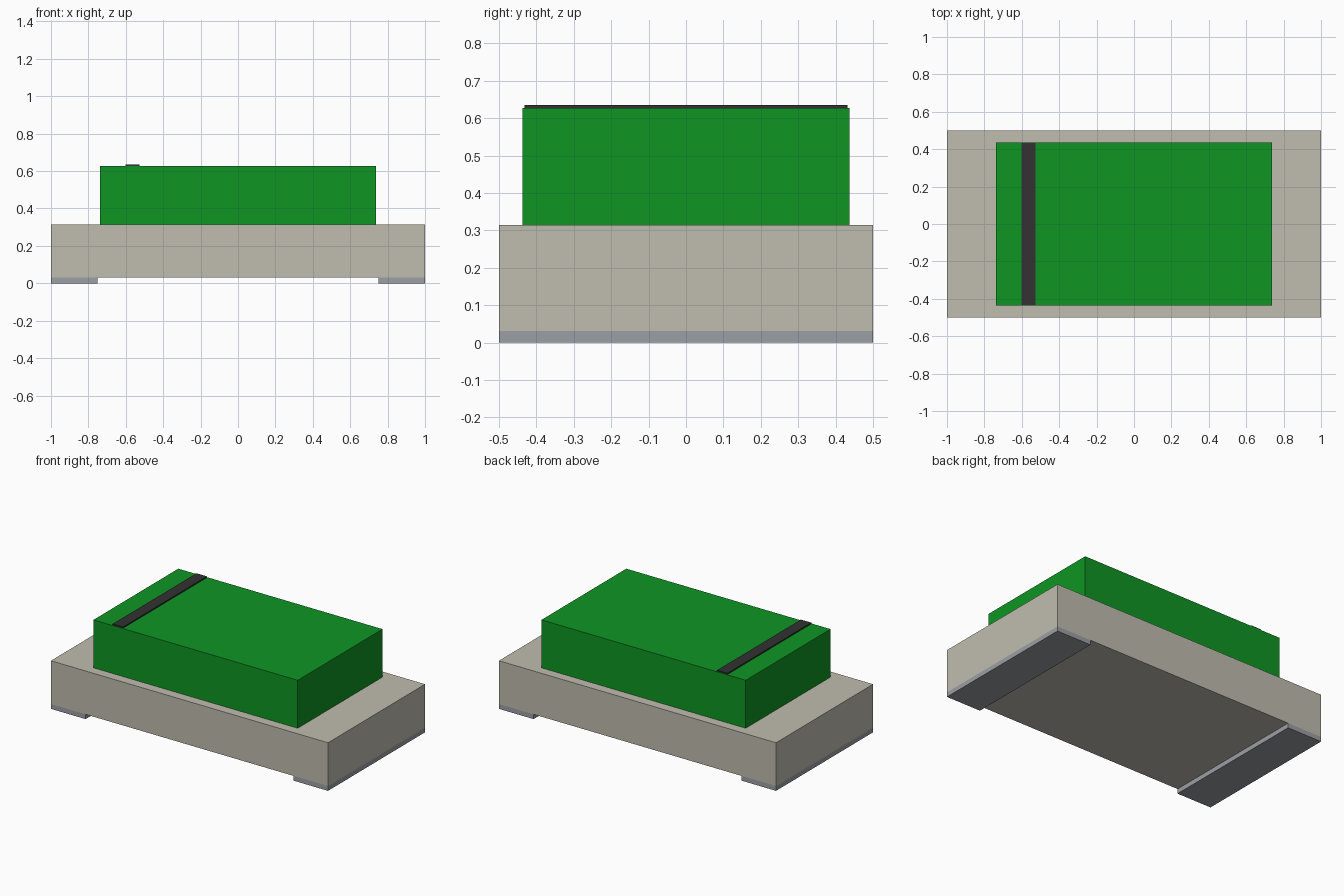
import bpy
import bmesh
from mathutils import Matrix

old = bpy.data.objects.get("Cube")
if old:
    bpy.data.objects.remove(old, do_unlink=True)


def material(name, rgb):
    mat = bpy.data.materials.new(name)
    mat.use_nodes = True
    color = (*rgb, 1.0)
    mat.diffuse_color = color
    mat.node_tree.nodes["Principled BSDF"].inputs["Base Color"].default_value = color
    return mat


def box(name, x, y, z, mat):
    """Flat-shaded box spanning the (min, max) ranges x, y and z."""
    spans = (x, y, z)
    size = [hi - lo for lo, hi in spans]
    centre = [(hi + lo) / 2 for lo, hi in spans]
    bm = bmesh.new()
    bmesh.ops.create_cube(bm, size=1.0, matrix=Matrix.Translation(centre) @ Matrix.Diagonal((*size, 1.0)))
    mesh = bpy.data.meshes.new(name)
    bm.to_mesh(mesh)
    bm.free()
    mesh.materials.append(mat)
    obj = bpy.data.objects.new(name, mesh)
    bpy.context.collection.objects.link(obj)
    return obj


beige = material("warm beige", (0.527, 0.503, 0.429))
green = material("green", (0.0048, 0.3, 0.0168))
silver = material("silver grey", (0.33, 0.345, 0.37))
charcoal = material("charcoal", (0.033, 0.031, 0.033))

PAD_TOP, BASE_TOP, LENS_TOP = 0.031, 0.314, 0.627

# Substrate with the raised block on it
box("base", (-1, 1), (-0.5, 0.5), (PAD_TOP, BASE_TOP), beige)
box("lens_block", (-0.737, 0.737), (-0.437, 0.437), (BASE_TOP, LENS_TOP), green)

# Thin marking stripe near the right end
box("marking_stripe", (-0.602, -0.527), (-0.432, 0.432), (LENS_TOP, LENS_TOP + 0.008), charcoal)

# Contact pads under both ends
for name, x in (("right_pad", (-1, -0.75)), ("left_pad", (0.75, 1))):
    box(name, x, (-0.5, 0.5), (0, PAD_TOP), silver)
